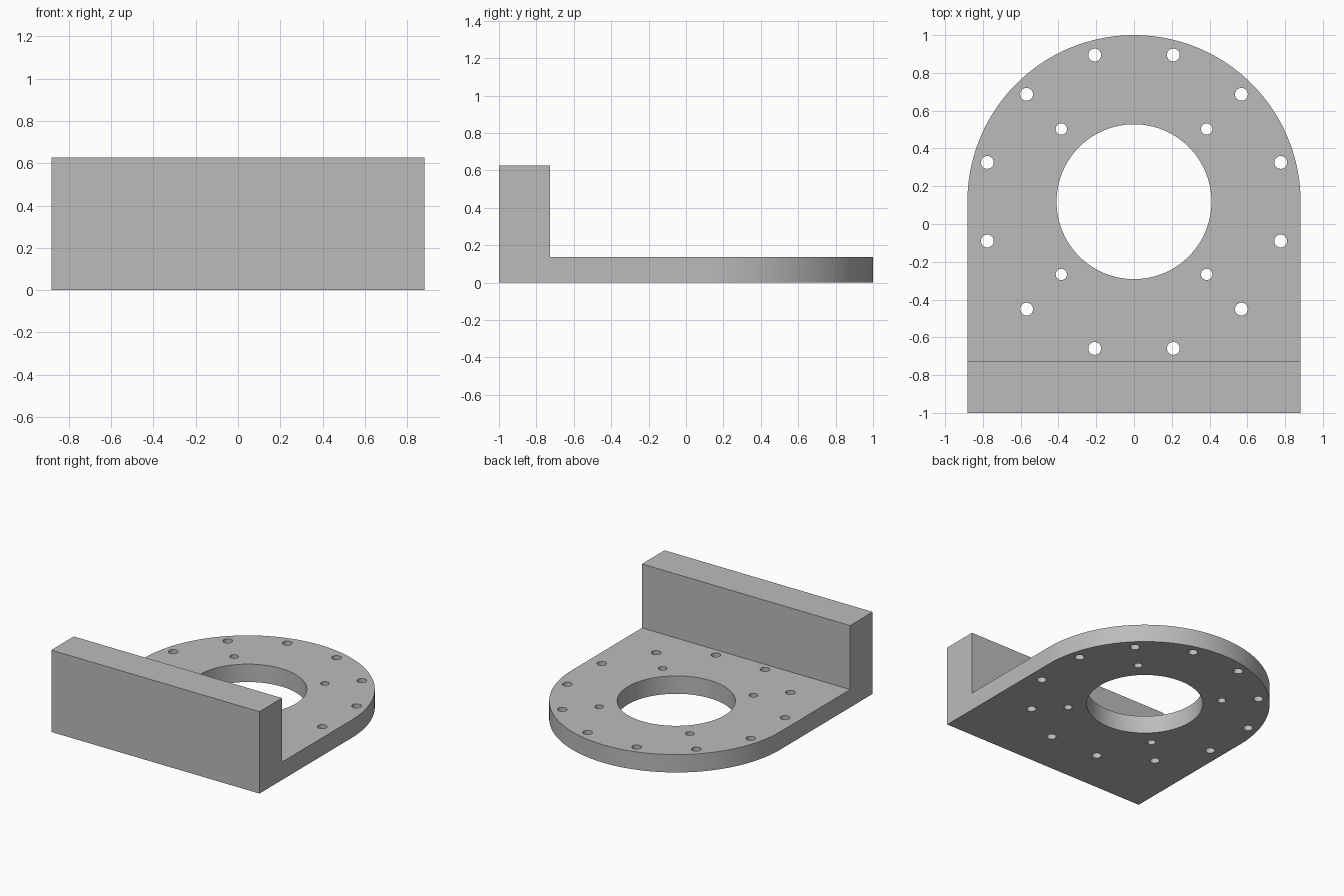
import bpy, bmesh, math

if "Cube" in bpy.data.objects:
    bpy.data.objects.remove(bpy.data.objects["Cube"])

R = 0.882            # half width and rounded end radius
CY = 1.0 - R         # centre of the bore and rounded end
WALL_Y = -0.727      # inner face of the upright wall
PLATE_Z, WALL_Z = 0.137, 0.627

grey = bpy.data.materials.new("plain grey")
grey.diffuse_color = (0.5, 0.5, 0.5, 1)
grey.use_nodes = True
grey.node_tree.nodes["Principled BSDF"].inputs["Base Color"].default_value = grey.diffuse_color


def make_object(name, bm):
    bmesh.ops.recalc_face_normals(bm, faces=bm.faces)
    mesh = bpy.data.meshes.new(name)
    bm.to_mesh(mesh)
    bm.free()
    mesh.materials.append(grey)
    obj = bpy.data.objects.new(name, mesh)
    bpy.context.collection.objects.link(obj)
    return obj


def raise_faces(bm, faces, height):
    new = bmesh.ops.extrude_face_region(bm, geom=faces)["geom"]
    verts = [g for g in new if isinstance(g, bmesh.types.BMVert)]
    bmesh.ops.translate(bm, verts=verts, vec=(0, 0, height))
    return [g for g in new if isinstance(g, bmesh.types.BMFace)]


# Bracket: round-ended base plate with an upright wall along the front
bm = bmesh.new()
steps = 96
arc = [bm.verts.new((R * math.cos(math.pi * i / steps),
                     CY + R * math.sin(math.pi * i / steps), 0))
       for i in range(steps + 1)]
left, right = (bm.verts.new((x, WALL_Y, 0)) for x in (-R, R))
front = [bm.verts.new((x, -1, 0)) for x in (-R, R)]
plate = bm.faces.new(arc + [left, right])
strip = bm.faces.new([right, left] + front)
tops = raise_faces(bm, [plate, strip], PLATE_Z)
# the extrusion leaves the base open: close it with one face
if not any(all(v.co.z < 1e-5 for v in f.verts) for f in bm.faces):
    bmesh.ops.holes_fill(bm, edges=[e for e in bm.edges if e.is_boundary])
wall_top = [f for f in tops if f.calc_center_median().y < WALL_Y]
raise_faces(bm, wall_top, WALL_Z - PLATE_Z)
bmesh.ops.delete(bm, geom=[f for f in wall_top if f.is_valid], context="FACES_ONLY") \
    if any(len(e.link_faces) > 2 for e in bm.edges) else None
bmesh.ops.dissolve_limit(bm, angle_limit=math.radians(0.5),
                         verts=bm.verts, edges=bm.edges)
bracket = make_object("bracket", bm)

# Cutters: central bore, outer ring of twelve holes, inner ring of four
holes = [(0, CY, 0.41, 96)]
for count, ring, radius, offset in ((12, 0.804, 0.034, 15), (4, 0.544, 0.030, 45)):
    for i in range(count):
        a = math.radians(offset + 360 * i / count)
        holes.append((ring * math.cos(a), CY + ring * math.sin(a), radius, 32))
bm = bmesh.new()
for x, y, radius, sides in holes:
    new = bmesh.ops.create_cone(bm, cap_ends=True, segments=sides,
                                radius1=radius, radius2=radius, depth=0.5)
    bmesh.ops.translate(bm, verts=new["verts"], vec=(x, y, PLATE_Z / 2))
cutter = make_object("hole_cutter", bm)
cutter.hide_render = True

# Cut the holes and keep the rims sharp
cut = bracket.modifiers.new("holes", "BOOLEAN")
cut.operation, cut.solver, cut.object = "DIFFERENCE", "EXACT", cutter
bpy.context.view_layer.objects.active = bracket
bracket.select_set(True)
bpy.ops.object.modifier_apply(modifier=cut.name)
bpy.data.objects.remove(cutter)
bpy.ops.object.shade_smooth_by_angle(angle=math.radians(30))
